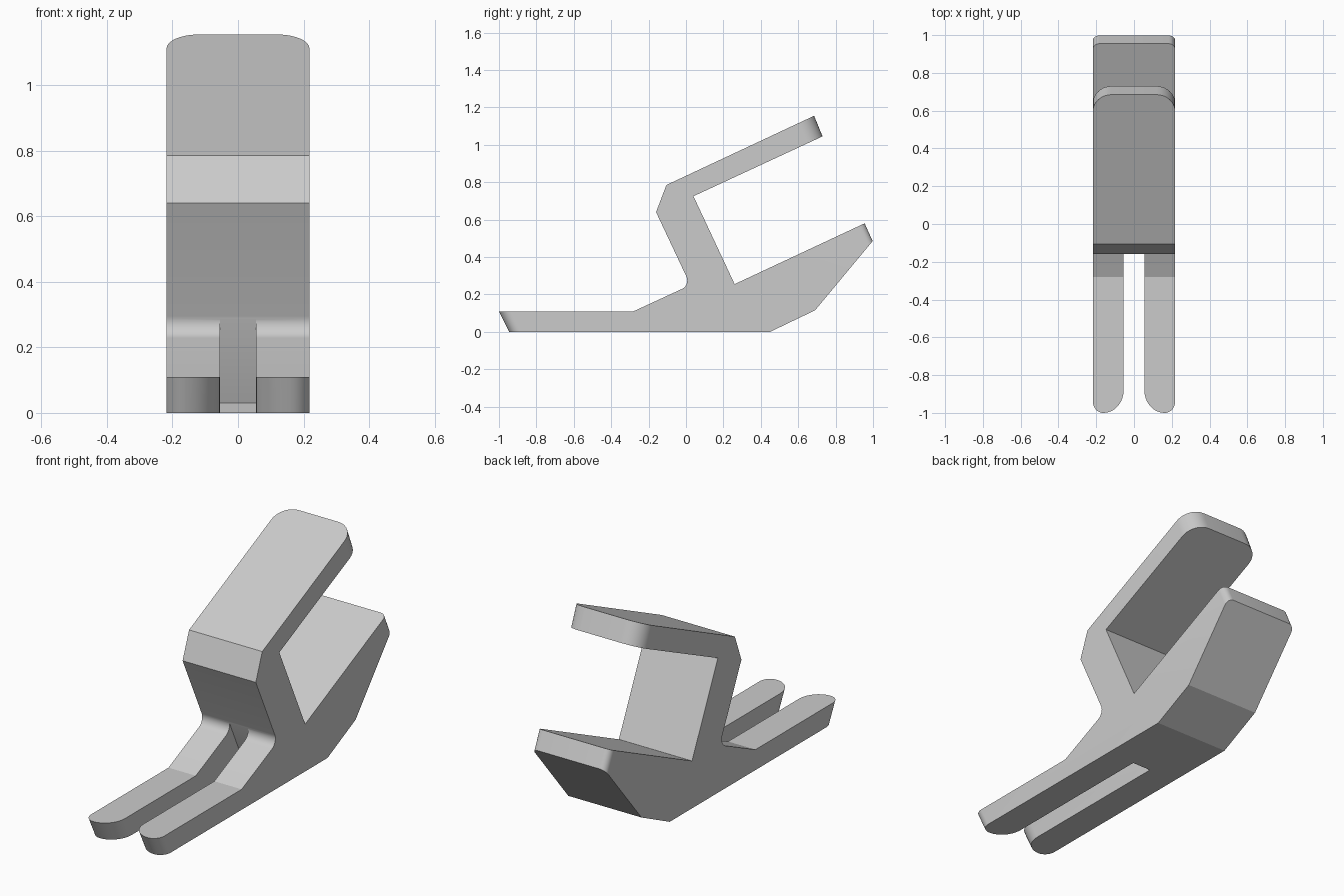
import bpy
import bmesh
from mathutils import Vector

HALF_WIDTH = 0.218
SLOT_HALF = 0.055

default = bpy.data.objects.get("Cube")
if default:
    bpy.data.objects.remove(default, do_unlink=True)

grey = bpy.data.materials.new("light grey plastic")
grey.use_nodes = True
grey.diffuse_color = (0.6, 0.6, 0.6, 1)
grey.node_tree.nodes["Principled BSDF"].inputs["Base Color"].default_value = (0.6, 0.6, 0.6, 1)


def extrude_profile(name, profile, half):
    """Side profile of (y, z) points, extruded across x."""
    bm = bmesh.new()
    face = bm.faces.new([bm.verts.new((-half, y, z)) for y, z in profile])
    new = bmesh.ops.extrude_face_region(bm, geom=[face])["geom"]
    moved = [v for v in new if isinstance(v, bmesh.types.BMVert)]
    bmesh.ops.translate(bm, verts=moved, vec=(2 * half, 0, 0))
    bmesh.ops.recalc_face_normals(bm, faces=bm.faces)
    mesh = bpy.data.meshes.new(name)
    bm.to_mesh(mesh)
    bm.free()
    obj = bpy.data.objects.new(name, mesh)
    bpy.context.collection.objects.link(obj)
    return obj


def round_edges(obj, middles, radius, segments=10):
    """Round the edges whose midpoints lie at the given places."""
    bm = bmesh.new()
    bm.from_mesh(obj.data)
    edges = [e for e in bm.edges
             if any(((e.verts[0].co + e.verts[1].co) / 2 - m).length < 0.006 for m in middles)]
    bmesh.ops.bevel(bm, geom=edges, offset=radius, offset_type='OFFSET', segments=segments,
                    profile=0.5, affect='EDGES', clamp_overlap=False)
    bm.to_mesh(obj.data)
    bm.free()


def both_sides(x, a, b):
    return [Vector((s * x, (a[0] + b[0]) / 2, (a[1] + b[1]) / 2)) for s in (-1, 1)]


# Key corners of the side profile
toe_top, toe_low = (-1.0, 0.11), (-0.945, 0.0)
ankle = (0.0234, 0.25)
arm_tip, arm_low = (0.685, 1.155), (0.73, 1.045)
heel_tip, heel_low = (0.955, 0.58), (0.998, 0.485)

# Body: foot, upright and upper arm in one bent strip
body = extrude_profile("clip_body", [
    toe_top, (-0.28, 0.11), ankle, (-0.16, 0.64), (-0.105, 0.785),
    arm_tip, arm_low, (0.04, 0.725), (0.26, 0.255),
    heel_tip, heel_low, (0.69, 0.115), (0.45, 0.0), toe_low], HALF_WIDTH)
round_edges(body, [Vector((0, *ankle))], 0.05)
round_edges(body, both_sides(HALF_WIDTH, arm_tip, arm_low), 0.1)
round_edges(body, both_sides(HALF_WIDTH, heel_tip, heel_low), 0.035, 6)

# Slot that splits the front of the foot into two prongs
cutter = extrude_profile("slot_cutter", [
    (-1.1, 0.34), (-0.02, 0.34), (0.125, 0.03), (-0.1, -0.073), (-1.1, -0.073)], SLOT_HALF)
cutter.hide_render = True
slot = body.modifiers.new("slot", 'BOOLEAN')
slot.operation = 'DIFFERENCE'
slot.solver = 'EXACT'
slot.object = cutter
bpy.context.view_layer.objects.active = body
body.select_set(True)
bpy.ops.object.modifier_apply(modifier=slot.name)
bpy.data.objects.remove(cutter, do_unlink=True)

# Rounded prong tips, wider curve on the inside
round_edges(body, both_sides(HALF_WIDTH, toe_top, toe_low), 0.055)
round_edges(body, both_sides(SLOT_HALF, toe_top, toe_low), 0.107)

body.data.materials.clear()
body.data.materials.append(grey)
for poly in body.data.polygons:
    poly.material_index = 0
bpy.ops.object.shade_smooth_by_angle(angle=0.35)
